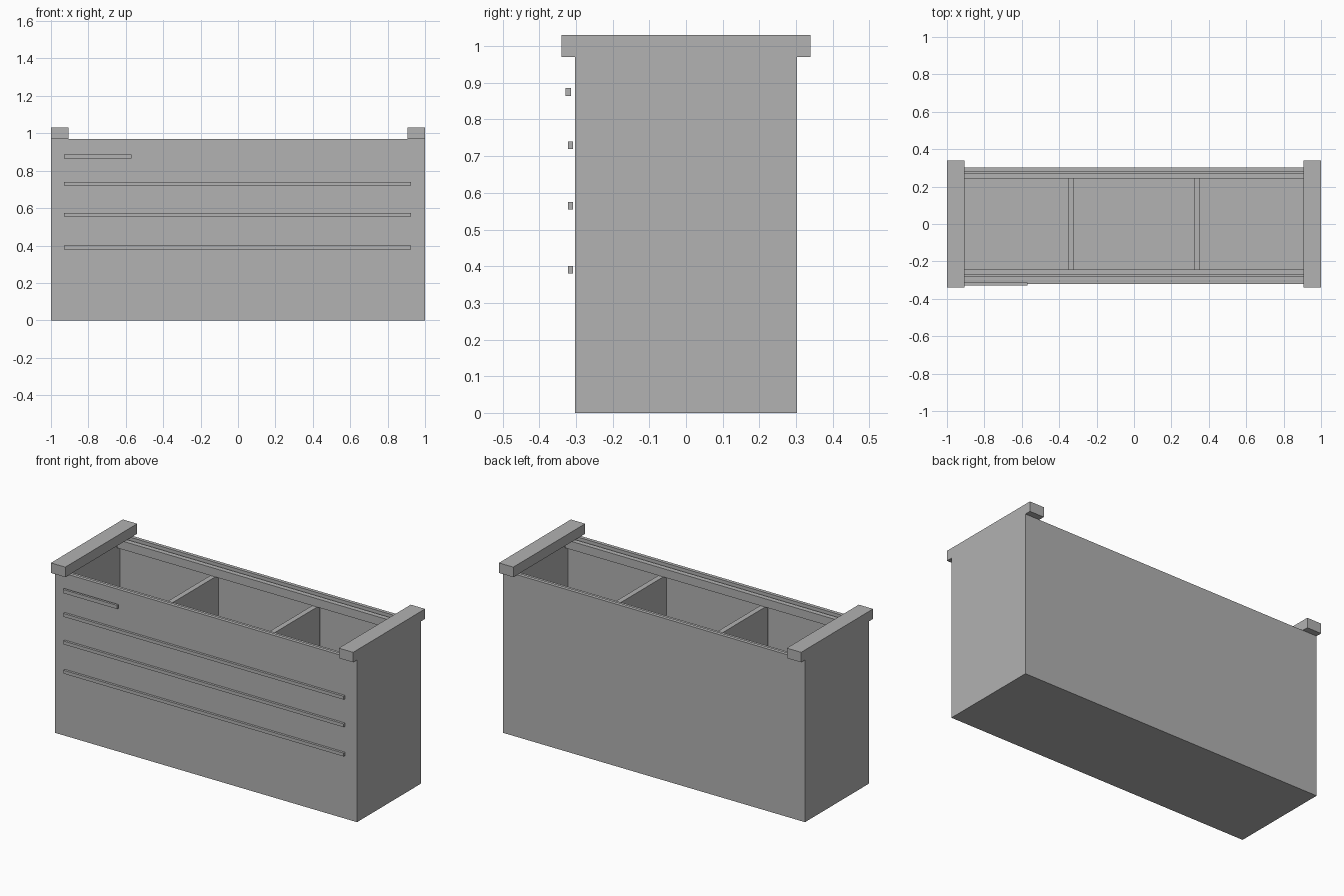
import bpy
import bmesh

cube = bpy.data.objects.get("Cube")
if cube:
    bpy.data.objects.remove(cube, do_unlink=True)

GREY = (0.445, 0.445, 0.445, 1.0)
grey = bpy.data.materials.new("plain_grey")
grey.use_nodes = True
grey.diffuse_color = GREY
grey.node_tree.nodes["Principled BSDF"].inputs["Base Color"].default_value = GREY


def add_box(name, x, y, z):
    """Box spanning the given (low, high) ranges."""
    mesh = bpy.data.meshes.new(name)
    bm = bmesh.new()
    bmesh.ops.create_cube(bm, size=1)
    for v in bm.verts:
        v.co = [(lo + hi) / 2 + c * (hi - lo) for c, (lo, hi) in zip(v.co, (x, y, z))]
    bm.to_mesh(mesh)
    bm.free()
    mesh.materials.append(grey)
    obj = bpy.data.objects.new(name, mesh)
    bpy.context.collection.objects.link(obj)
    return obj


DEPTH, RIM, WALL = 0.303, 0.97, 0.03
INNER_X, INNER_Y = 1 - WALL, DEPTH - WALL

# Open-topped bin: inset the top face and push it down to the inner floor
body = add_box("bin_body", (-1, 1), (-DEPTH, DEPTH), (0, RIM))
bm = bmesh.new()
bm.from_mesh(body.data)
bm.normal_update()
top = max(bm.faces, key=lambda f: f.calc_center_median().z)
bmesh.ops.inset_region(bm, faces=[top], thickness=WALL)
hole = bmesh.ops.extrude_discrete_faces(bm, faces=[top])["faces"][0]
for v in hole.verts:
    v.co.z = WALL
bm.to_mesh(body.data)
bm.free()

# Cross dividers
for side, x in (("right", -0.337), ("left", 0.337)):
    add_box(side + "_divider", (x - 0.016, x + 0.016), (-INNER_Y, INNER_Y), (WALL, 0.905))

# Rails along the inside of the long walls
add_box("front_inner_rail", (-INNER_X, INNER_X), (-INNER_Y, -0.243), (0.905, 0.955))
add_box("back_inner_rail", (-INNER_X, INNER_X), (0.243, INNER_Y), (0.905, 0.955))

# Overhanging bars across both ends
add_box("right_end_bar", (-1, -0.905), (-0.34, 0.34), (RIM, 1.03))
add_box("left_end_bar", (0.905, 1), (-0.34, 0.34), (RIM, 1.03))

# Thin trim strips just clear of the front
for name, z in (("lower", 0.39), ("middle", 0.565), ("upper", 0.73)):
    add_box(name + "_trim_strip", (-0.93, 0.925), (-0.322, -0.308), (z - 0.01, z + 0.01))
add_box("short_trim_strip", (-0.93, -0.57), (-0.328, -0.314), (0.864, 0.886))
